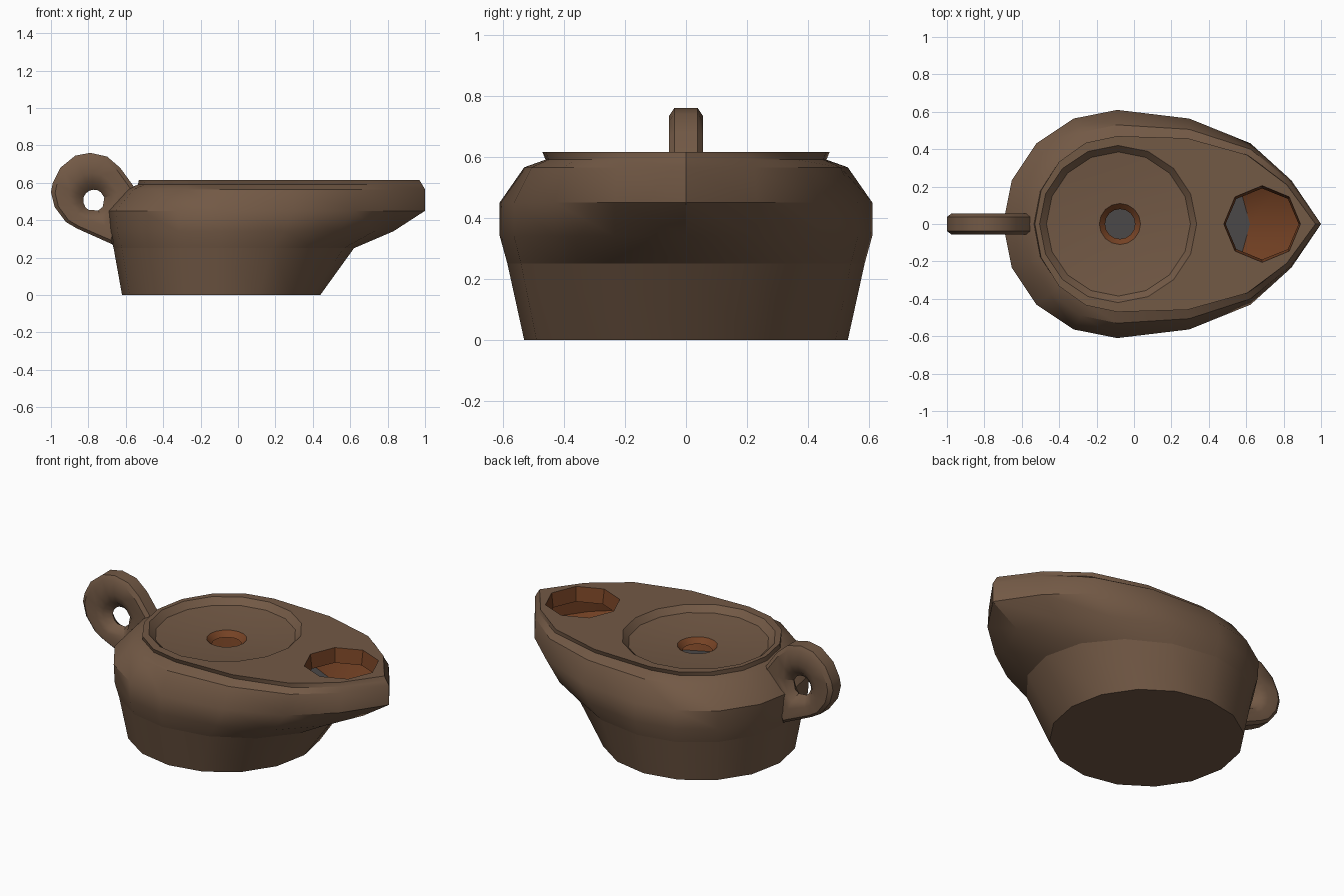
import bpy, bmesh
from math import sin, cos, pi, atan2

if "Cube" in bpy.data.objects:
    bpy.data.objects.remove(bpy.data.objects["Cube"])

CX = -0.09  # widest station of the body


def material(name, rgb):
    m = bpy.data.materials.new(name)
    m.diffuse_color = (*rgb, 1)
    m.use_nodes = True
    m.node_tree.nodes["Principled BSDF"].inputs["Base Color"].default_value = m.diffuse_color
    return m


clay = material("clay", (0.17, 0.10, 0.06))
inside = material("inner_clay", (0.18, 0.055, 0.018))
residue = material("dark_residue", (0.07, 0.065, 0.065))


def finish(bm, name, mats):
    bmesh.ops.recalc_face_normals(bm, faces=bm.faces[:])
    me = bpy.data.meshes.new(name)
    bm.to_mesh(me)
    bm.free()
    ob = bpy.data.objects.new(name, me)
    bpy.context.collection.objects.link(ob)
    for m in mats:
        me.materials.append(m)
    bpy.ops.object.select_all(action='DESELECT')
    ob.select_set(True)
    bpy.context.view_layer.objects.active = ob
    bpy.ops.object.shade_smooth_by_angle(angle=0.61)
    return ob


def outline(bm, z, xb, xf, w, tear=0.0, flare=0.0):
    """16-sided ring: round at the back, pulled to a point at the front."""
    half = []
    for i in range(9):
        a = i * pi / 8
        u, v = -cos(a), sin(a)
        if i < 5:
            half.append((CX + (CX - xb) * u, w * v))
        else:
            if i < 8:
                u *= 1 - 0.075 * tear
            half.append((CX + (xf - CX) * u, w * v * (1 + flare * (i - 4) / 3)))
    pts = half + [(x, -y) for x, y in half[7:0:-1]]
    return [bm.verts.new((x, y, z)) for x, y in pts]


def circle(bm, cx, rx, ry, z, n):
    return [bm.verts.new((cx + rx * cos(2 * pi * i / n), ry * sin(2 * pi * i / n), z))
            for i in range(n)]


def loft(bm, rings, mat=0):
    for a, b in zip(rings, rings[1:]):
        n = len(a)
        for i in range(n):
            j = (i + 1) % n
            bm.faces.new((a[i], a[j], b[j], b[i])).material_index = mat


def fill_between(bm, loops, mat=0):
    edges = [bm.edges.get((l[i - 1], l[i])) for l in loops for i in range(len(l))]
    res = bmesh.ops.triangle_fill(bm, use_beauty=True, edges=edges, normal=(0, 0, 1))
    for g in res["geom"]:
        if isinstance(g, bmesh.types.BMFace):
            g.material_index = mat


# lamp body: outer wall from foot to rim
bm = bmesh.new()
outer = [outline(bm, *r) for r in (
    (0.00, -0.62, 0.44, 0.53),
    (0.25, -0.665, 0.62, 0.585),
    (0.34, -0.69, 0.83, 0.61, 0.5),
    (0.45, -0.70, 1.00, 0.61, 1),
    (0.565, -0.595, 1.00, 0.53, 1, 0.10),
    (0.59, -0.535, 0.985, 0.46, 1, 0.18),
    (0.615, -0.53, 0.97, 0.47, 1, 0.17))]
loft(bm, outer)
bm.faces.new(outer[0])

# sunken disc around the filling hole
disc = [circle(bm, cx, r, r, z, 16) for cx, r, z in (
    (-0.085, 0.42, 0.615), (-0.083, 0.385, 0.58), (-0.08, 0.25, 0.565), (-0.075, 0.11, 0.56))]
loft(bm, disc)
fill_low = circle(bm, -0.075, 0.08, 0.08, 0.53, 16)
loft(bm, [disc[-1], fill_low], 1)

# wick hole in the nozzle
wick_top = circle(bm, 0.685, 0.205, 0.205, 0.615, 8)
wick_low = circle(bm, 0.685, 0.195, 0.19, 0.54, 8)
for v in wick_top + wick_low:
    v.co.z = 0.615 if v in wick_top else 0.53
loft(bm, [wick_top, wick_low], 1)

# oil chamber
chamber = [outline(bm, *r) for r in (
    (0.53, -0.53, 0.94, 0.48, 1, 0.12),
    (0.45, -0.63, 0.94, 0.55, 1),
    (0.27, -0.60, 0.62, 0.52))]
loft(bm, chamber, 1)
bm.faces.new(chamber[-1]).material_index = 2

fill_between(bm, [outer[-1], disc[0], wick_top])
fill_between(bm, [chamber[0], fill_low, wick_low], 1)

# crisp line where the foot meets the bowl
for i in range(16):
    bm.edges.get((outer[1][i - 1], outer[1][i])).smooth = False
finish(bm, "lamp_body", [clay, inside, residue])

# ring handle: outer outline blended to a round finger hole
bm = bmesh.new()
shape = [(-0.79, 0.76), (-0.87, 0.745), (-0.95, 0.68), (-0.99, 0.60), (-1.0, 0.55),
         (-0.98, 0.47), (-0.92, 0.39), (-0.86, 0.355), (-0.67, 0.27), (-0.63, 0.40),
         (-0.55, 0.57), (-0.63, 0.68), (-0.70, 0.74)]
hx, hz, hr = -0.77, 0.505, 0.058
section = [(0, 0), (0.22, 0.042), (0.45, 0.055), (0.87, 0.055), (1, 0.038)]
section += [(t, -y) for t, y in section[:0:-1]]
loops = []
for t, y in section:
    loop = []
    for x, z in shape:
        a = atan2(z - hz, x - hx)
        ix, iz = hx + hr * cos(a), hz + hr * sin(a)
        loop.append(bm.verts.new((ix + (x - ix) * t, y, iz + (z - iz) * t)))
    loops.append(loop)
loft(bm, loops + [loops[0]])
finish(bm, "handle", [clay])
